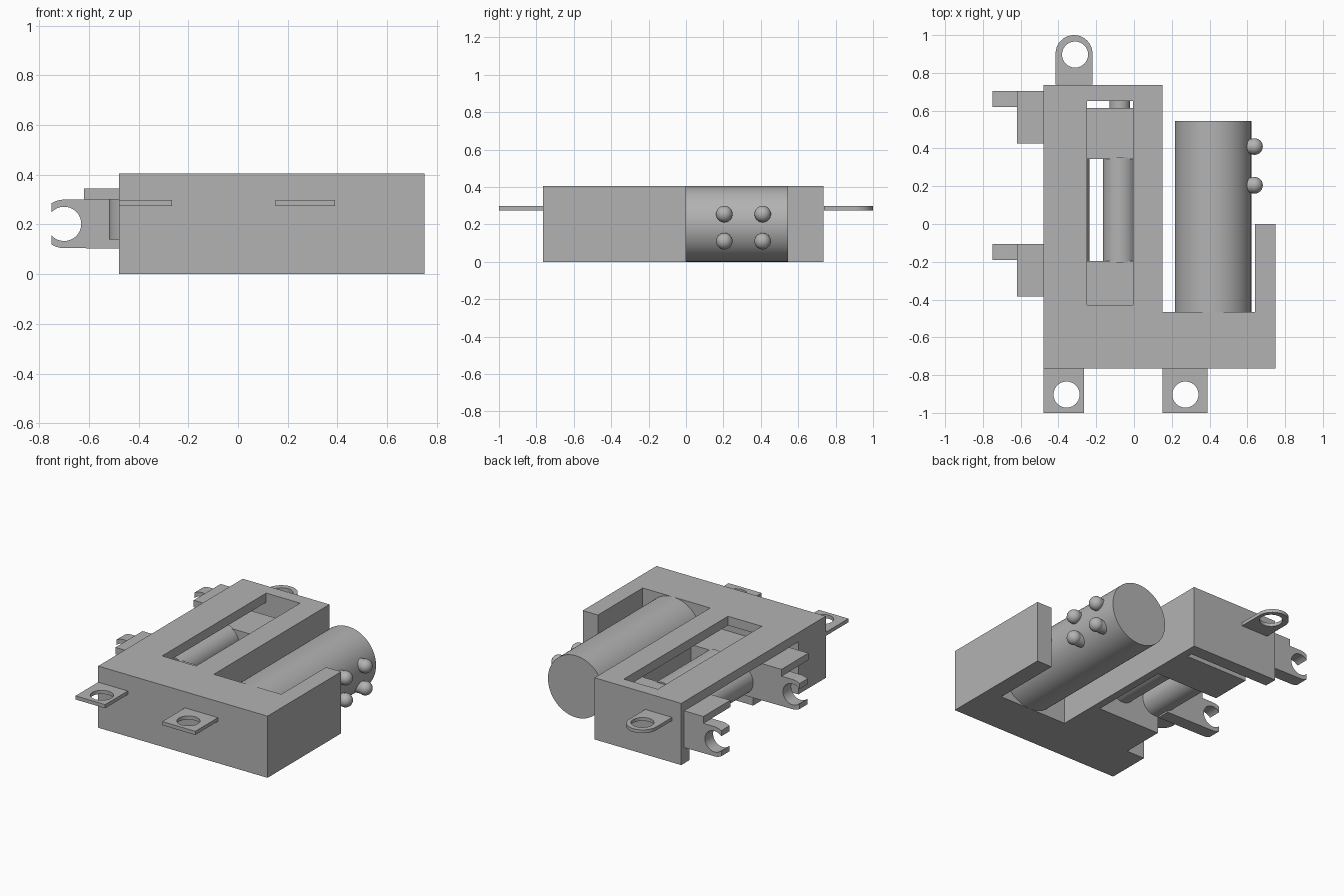
import bpy, bmesh, math
from mathutils import Matrix

cube = bpy.data.objects.get("Cube")
if cube:
    bpy.data.objects.remove(cube, do_unlink=True)

grey = bpy.data.materials.new("plain grey")
grey.use_nodes = True
COL = (0.45, 0.45, 0.45, 1)
grey.diffuse_color = COL
grey.node_tree.nodes["Principled BSDF"].inputs["Base Color"].default_value = COL


def finish(name, bm, smooth=False):
    bmesh.ops.recalc_face_normals(bm, faces=bm.faces)
    me = bpy.data.meshes.new(name)
    bm.to_mesh(me)
    bm.free()
    ob = bpy.data.objects.new(name, me)
    bpy.context.collection.objects.link(ob)
    me.materials.append(grey)
    if smooth:
        shade(ob)
    return ob


def activate(ob):
    bpy.ops.object.select_all(action='DESELECT')
    ob.select_set(True)
    bpy.context.view_layer.objects.active = ob


def shade(ob):
    activate(ob)
    bpy.ops.object.shade_smooth_by_angle(angle=math.radians(35))


def prism(name, pts, lo, hi, axis='z'):
    """Extrude a flat outline: (x, y) along z, or (x, z) along y."""
    bm = bmesh.new()
    at = (lambda p: (p[0], p[1], lo)) if axis == 'z' else (lambda p: (p[0], lo, p[1]))
    face = bm.faces.new([bm.verts.new(at(p)) for p in pts])
    top = bmesh.ops.extrude_face_region(bm, geom=[face])['geom']
    d = (0, 0, hi - lo) if axis == 'z' else (0, hi - lo, 0)
    bmesh.ops.translate(bm, vec=d, verts=[v for v in top if isinstance(v, bmesh.types.BMVert)])
    return finish(name, bm)


def box(name, x0, x1, y0, y1, z0, z1):
    return prism(name, [(x0, y0), (x1, y0), (x1, y1), (x0, y1)], z0, z1)


def rod(name, r, centre, length, axis='y', n=48):
    turn = {'y': Matrix.Rotation(math.pi / 2, 4, 'X'),
            'x': Matrix.Rotation(math.pi / 2, 4, 'Y'), 'z': Matrix()}[axis]
    bm = bmesh.new()
    bmesh.ops.create_cone(bm, cap_ends=True, segments=n, radius1=r, radius2=r,
                          depth=length, matrix=Matrix.Translation(centre) @ turn)
    return finish(name, bm, True)


def cut(ob, cutter):
    activate(ob)
    m = ob.modifiers.new("cut", 'BOOLEAN')
    m.operation, m.solver, m.object = 'DIFFERENCE', 'EXACT', cutter
    bpy.ops.object.modifier_apply(modifier=m.name)
    bpy.data.objects.remove(cutter, do_unlink=True)


def arc(cx, cy, r, a0, a1, n=16):
    return [(cx + r * math.cos(math.radians(a0 + (a1 - a0) * i / n)),
             cy + r * math.sin(math.radians(a0 + (a1 - a0) * i / n))) for i in range(n + 1)]


# Main housing: hook-shaped plan with a pocket open to the side and below
body = prism("housing", [(-.48, -.765), (.75, -.765), (.75, 0), (.64, 0), (.64, -.465),
                         (.15, -.465), (.15, .735), (-.48, .735)], 0, .405)
cut(body, box("pocket_cutter", -.6, .10, -.48, .65, -.1, .345))
cut(body, box("window_cutter", -.25, -.004, -.43, .65, .2, .5))

# Blocks in the pocket and the two rods they carry
box("front_rod_block", -.35, .10, -.48, -.197, 0, .28)
box("back_rod_block", -.35, .10, .343, .615, 0, .28)
for side, x in (("right", -.325), ("left", -.075)):
    rod(side + "_rod", .09, (x, .075, .20), .56)
rod("rod_pin", .055, (-.075, .63, .20), .05)

# Large drum with four knobs on its outer side
rod("drum", .2025, (.4185, .0375, .2025), 1.015, n=96)
for i, y in enumerate((.205, .41)):
    for j, z in enumerate((.11, .255)):
        bm = bmesh.new()
        bmesh.ops.create_uvsphere(bm, u_segments=24, v_segments=16, radius=.044,
                                  matrix=Matrix.Translation((.638, y, z)))
        bmesh.ops.create_cone(bm, cap_ends=True, segments=24, radius1=.040, radius2=.040, depth=.07,
                              matrix=Matrix.Translation((.60, y, z)) @ Matrix.Rotation(math.pi / 2, 4, 'Y'))
        finish(f"knob_{i}_{j}", bm, True)

# Mounting tabs with round holes
for name, x0, x1, hx in (("front_right_tab", -.48, -.265, -.357), ("front_left_tab", .15, .39, .272)):
    tab = box(name, x0, x1, -1, -.765, .275, .299)
    cut(tab, rod("hole_cutter", .069, (hx, -.903, .28), .2, 'z'))
    shade(tab)
tab = prism("back_tab", [(-.415, .735), (-.22, .735)] + arc(-.3175, .9, .0975, 0, 180, 32), .275, .297)
tab.data.transform(Matrix.Translation((0, .0025, 0)))
cut(tab, rod("hole_cutter", .069, (-.312, .897, .28), .2, 'z'))
shade(tab)

# Side clips: open hook plate, wide top flange and a rounded post
outer = math.degrees(math.acos(-.05 / .0975))
inner = math.degrees(math.acos(-.05 / .069))
hook = ([(-.35, .1025), (-.35, .30)] + arc(-.70, .2025, .0975, 90, outer, 6)
        + arc(-.70, .2025, .069, inner, -inner, 32) + arc(-.70, .2025, .0975, -outer, -90, 6))
for name, y in (("front", -.105), ("back", .705)):
    clip = prism(name + "_clip_hook", hook, y - .085, y, 'y')
    shade(clip)
    box(name + "_clip_flange", -.62, -.35, y - .28, y, .30, .345)
    rod(name + "_clip_post", .09, (-.43, y - .15, .22), .16, 'z')
